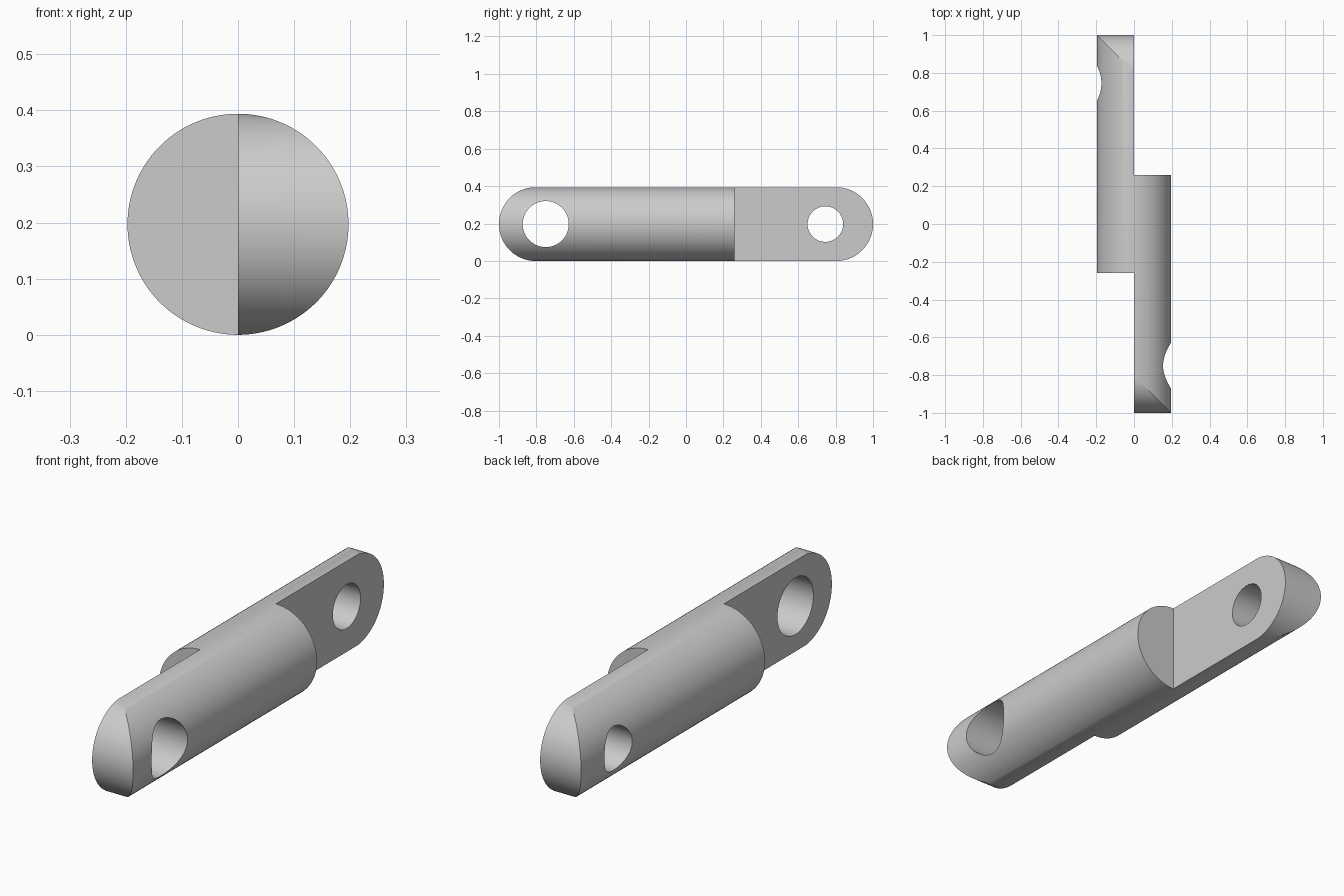
import bpy
import bmesh
import math
from mathutils import Matrix, Vector

if "Cube" in bpy.data.objects:
    bpy.data.objects.remove(bpy.data.objects["Cube"], do_unlink=True)

R = 0.197          # rod radius and height of its axis
STEP = 0.26        # where each half is cut square
SEGMENTS = 96

grey = bpy.data.materials.new("plain grey")
grey.use_nodes = True
colour = (0.6, 0.6, 0.6, 1)
grey.diffuse_color = colour
grey.node_tree.nodes["Principled BSDF"].inputs["Base Color"].default_value = colour


def make_object(name, bm):
    bmesh.ops.recalc_face_normals(bm, faces=bm.faces)
    mesh = bpy.data.meshes.new(name)
    bm.to_mesh(mesh)
    bm.free()
    mesh.materials.append(grey)
    obj = bpy.data.objects.new(name, mesh)
    bpy.context.collection.objects.link(obj)
    return obj


def cylinder(name, radius, length, centre, axis):
    bm = bmesh.new()
    turn = Vector((0, 0, 1)).rotation_difference(Vector(axis)).to_matrix().to_4x4()
    half_step = Matrix.Rotation(math.pi / SEGMENTS, 4, "Z")
    bmesh.ops.create_cone(bm, cap_ends=True, segments=SEGMENTS, radius1=radius,
                          radius2=radius, depth=length,
                          matrix=Matrix.Translation(centre) @ turn @ half_step)
    return make_object(name, bm)


def box(name, size, centre):
    bm = bmesh.new()
    bmesh.ops.create_cube(bm, size=1, matrix=Matrix.Translation(centre)
                          @ Matrix.Diagonal((*size, 1)))
    return make_object(name, bm)


def round_ended_prism(name, radius, width):
    # Side outline with a half circle at each end, extruded across x
    bm = bmesh.new()
    outline = []
    for side in (1, -1):
        for i in range(49):
            a = -math.pi / 2 + math.pi * i / 48
            outline.append(bm.verts.new((-width / 2,
                                         side * (1 - radius + radius * math.cos(a)),
                                         R + side * radius * math.sin(a))))
    face = bm.faces.new(outline)
    new = bmesh.ops.extrude_face_region(bm, geom=[face])["geom"]
    bmesh.ops.translate(bm, vec=(width, 0, 0),
                        verts=[v for v in new if isinstance(v, bmesh.types.BMVert)])
    return make_object(name, bm)


def cut(target, cutter, operation):
    cutter.hide_render = True
    mod = target.modifiers.new(cutter.name, "BOOLEAN")
    mod.operation = operation
    mod.solver = "EXACT"
    mod.object = cutter
    bpy.context.view_layer.objects.active = target
    bpy.ops.object.modifier_apply(modifier=mod.name)
    bpy.data.objects.remove(cutter, do_unlink=True)


# Rod with rounded ends
link = cylinder("lap_joint_link", R, 2.4, (0, 0, R), (0, 1, 0))
cut(link, round_ended_prism("end_rounding", R + 0.0005, 1), "INTERSECT")

# Opposite halves removed at the two ends, leaving flat tongues, each drilled across
for side, hole_y, hole_radius in ((1, -0.75, 0.123), (-1, 0.745, 0.095)):
    cut(link, box("tongue_cutter", (1, 1, 1),
                  (-side * 0.5, -side * (STEP + 0.5), R)), "DIFFERENCE")
    cut(link, cylinder("hole_cutter", hole_radius, 1, (0, hole_y, R), (1, 0, 0)),
        "DIFFERENCE")

# Smooth curved faces, sharp cut edges
bpy.ops.object.select_all(action="DESELECT")
link.select_set(True)
bpy.context.view_layer.objects.active = link
bpy.ops.object.shade_smooth_by_angle(angle=math.radians(25))
